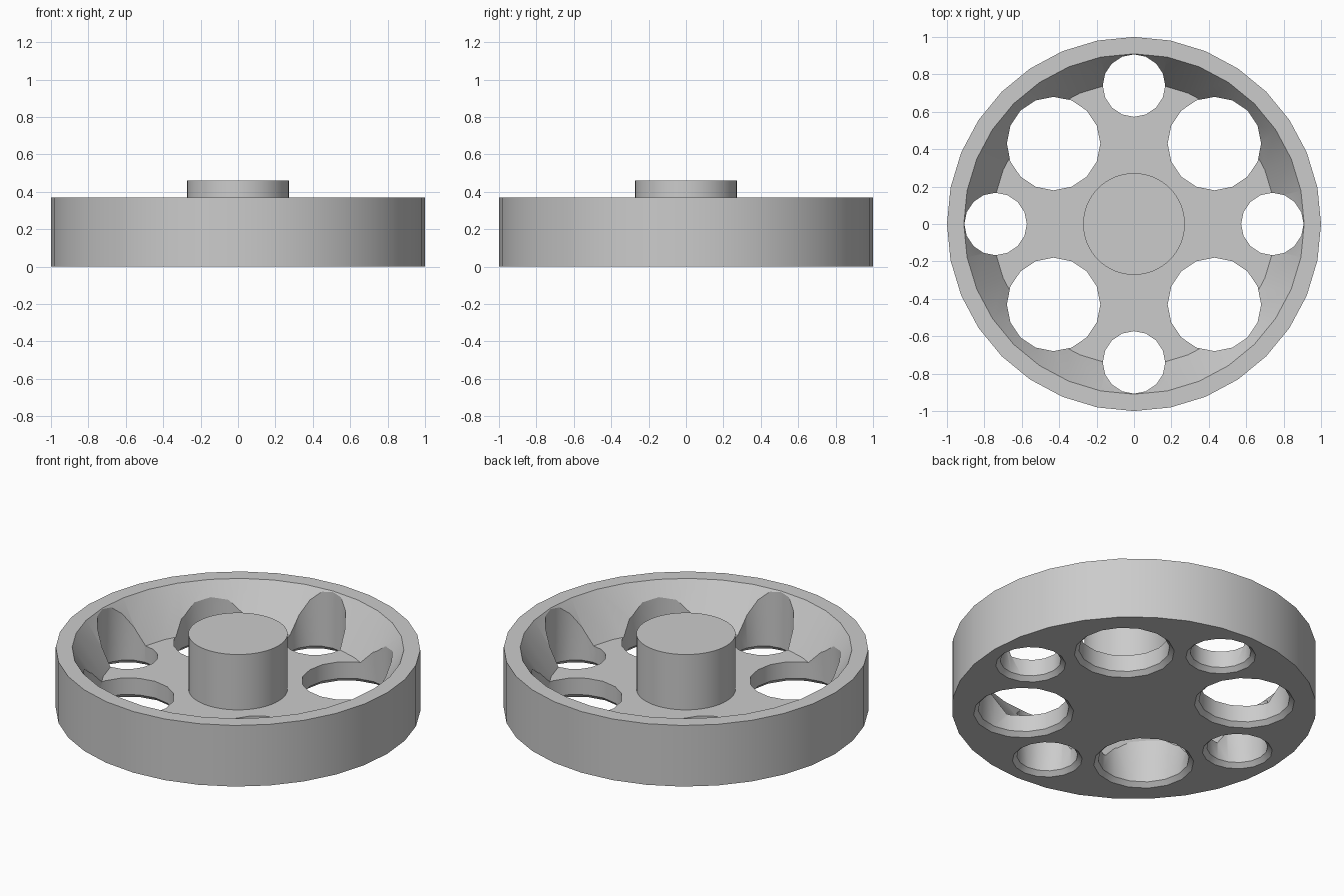
import bpy, bmesh
from math import cos, sin, tau
from mathutils import Matrix

cube = bpy.data.objects.get("Cube")
if cube:
    bpy.data.objects.remove(cube, do_unlink=True)

grey = bpy.data.materials.new("plain grey")
grey.use_nodes = True
colour = (0.6, 0.6, 0.6, 1)
grey.diffuse_color = colour
grey.node_tree.nodes["Principled BSDF"].inputs["Base Color"].default_value = colour


def lathe(bm, profile, sides, centre=(0, 0)):
    """Stack rings of (radius, height) into a solid capped at both ends."""
    cx, cy = centre
    rings = [[bm.verts.new((cx + r * cos(tau * i / sides),
                            cy + r * sin(tau * i / sides), z))
              for i in range(sides)] for r, z in profile]
    for low, high in zip(rings, rings[1:]):
        for i in range(sides):
            j = (i + 1) % sides
            bm.faces.new((low[i], low[j], high[j], high[i]))
    bm.faces.new(rings[0][::-1])
    bm.faces.new(rings[-1])


def make_object(name, bm):
    bmesh.ops.recalc_face_normals(bm, faces=bm.faces[:])
    mesh = bpy.data.meshes.new(name)
    bm.to_mesh(mesh)
    bm.free()
    mesh.materials.append(grey)
    obj = bpy.data.objects.new(name, mesh)
    bpy.context.collection.objects.link(obj)
    return obj


def select_only(obj):
    bpy.ops.object.select_all(action='DESELECT')
    obj.select_set(True)
    bpy.context.view_layer.objects.active = obj


FLOOR, RIM = 0.125, 0.37

# Dished wheel body: outer wall, flat rim, sloping inner wall, floor
bm = bmesh.new()
lathe(bm, [(1, 0), (1, RIM), (0.91, RIM), (0.757, FLOOR)], 32)
wheel = make_object("wheel_body", bm)

# Eight holes, alternating small and large, flared at the underside
bm = bmesh.new()
for k in range(8):
    radius, distance = ((0.167, 0.74), (0.25, 0.608))[k % 2]
    a = tau * k / 8
    lathe(bm, [(radius + 0.035, -0.01), (radius, 0.025), (radius, 0.6)], 16,
          (distance * cos(a), distance * sin(a)))
cutter = make_object("hole_cutter", bm)
cutter.hide_render = True

cut = wheel.modifiers.new("holes", 'BOOLEAN')
cut.operation = 'DIFFERENCE'
cut.solver = 'EXACT'
cut.object = cutter
select_only(wheel)
bpy.ops.object.modifier_apply(modifier=cut.name)
bpy.data.objects.remove(cutter, do_unlink=True)

# Central hub
bm = bmesh.new()
lathe(bm, [(0.272, FLOOR - 0.01), (0.272, 0.46)], 64)
hub = make_object("hub", bm)

for obj in (wheel, hub):
    select_only(obj)
    bpy.ops.object.shade_smooth_by_angle(angle=tau / 12)
